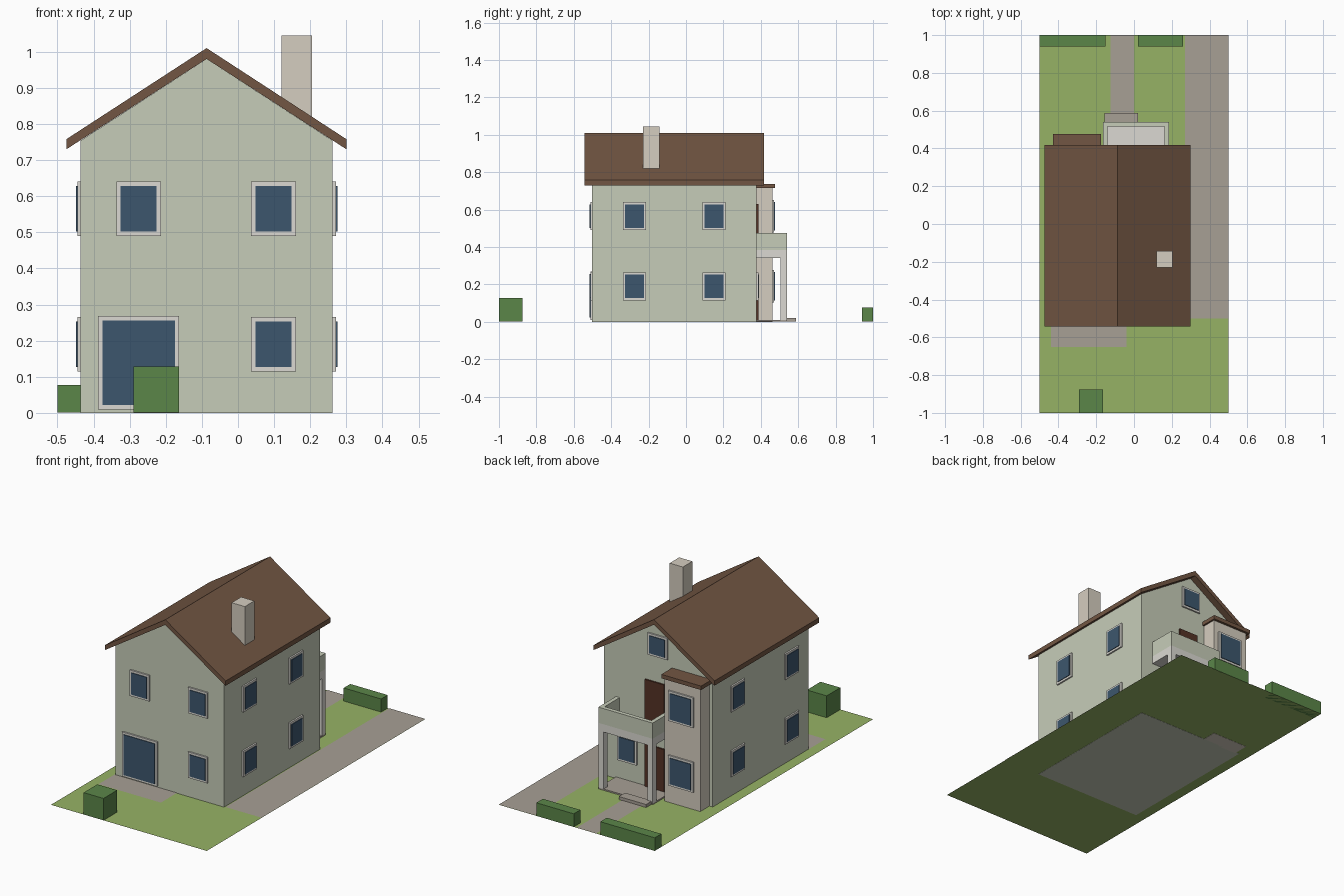
import bpy, bmesh

if "Cube" in bpy.data.objects:
    bpy.data.objects.remove(bpy.data.objects["Cube"])


def material(name, rgb):
    m = bpy.data.materials.new(name)
    m.diffuse_color = [(c / 255) ** 2.2 for c in rgb] + [1]
    m.use_nodes = True
    m.node_tree.nodes["Principled BSDF"].inputs["Base Color"].default_value = m.diffuse_color
    return m


WALL = material("wall", (197, 203, 183))
ROOF = material("roof", (114, 87, 69))
STONE = material("stone", (212, 204, 190))
TRIM = material("trim", (218, 216, 209))
GLASS = material("glass", (63, 87, 109))
DOOR = material("door", (86, 54, 42))
GRASS = material("grass", (149, 177, 101))
PATH = material("path", (166, 158, 148))
HEDGE = material("hedge", (91, 133, 74))


def finish(name, bm, mat):
    bmesh.ops.recalc_face_normals(bm, faces=bm.faces)
    me = bpy.data.meshes.new(name)
    bm.to_mesh(me)
    bm.free()
    ob = bpy.data.objects.new(name, me)
    me.materials.append(mat)
    bpy.context.collection.objects.link(ob)
    return ob


def box(name, x, y, z, mat):
    """Box from (min, max) ranges."""
    bm = bmesh.new()
    bmesh.ops.create_cube(bm, size=1)
    for v in bm.verts:
        v.co = [r[0] if c < 0 else r[1] for c, r in zip(v.co, (x, y, z))]
    return finish(name, bm, mat)


def sheet(name, x, y, z, mat):
    """Flat horizontal rectangle facing up."""
    bm = bmesh.new()
    bm.faces.new([bm.verts.new((a, b, z)) for a, b in
                  ((x[0], y[0]), (x[1], y[0]), (x[1], y[1]), (x[0], y[1]))])
    ob = finish(name, bm, mat)
    if ob.data.polygons[0].normal.z < 0:
        ob.data.flip_normals()
    return ob


def prism(name, profile, y, mat):
    """Extrude an xz profile along y."""
    bm = bmesh.new()
    face = bm.faces.new([bm.verts.new((px, y[0], pz)) for px, pz in profile])
    ext = bmesh.ops.extrude_face_region(bm, geom=[face])["geom"]
    verts = [g for g in ext if isinstance(g, bmesh.types.BMVert)]
    bmesh.ops.translate(bm, verts=verts, vec=(0, y[1] - y[0], 0))
    return finish(name, bm, mat)


def window(name, axis, wall, side, c, z, w=0.124, h=0.15):
    """Frame and pane on a wall plane; axis is the wall's normal axis."""
    for part, inset, depth, mat in (("frame", 0, 0.009, TRIM), ("pane", 0.012, 0.013, GLASS)):
        across = (c - w / 2 + inset, c + w / 2 - inset)
        up = (z - h / 2 + inset, z + h / 2 - inset)
        thick = sorted((wall - side * 0.005, wall + side * depth))
        x, y = (thick, across) if axis == "x" else (across, thick)
        box(f"{name}_{part}", x, y, up, mat)


L, R, F, B = -0.436, 0.262, -0.502, 0.378   # house wall planes
RIDGE = -0.087

# Plot, paths and hedges
sheet("lawn", (-0.5, 0.5), (-1, 1), 0.001, GRASS)
sheet("driveway", (0.27, 0.5), (-0.5, 1), 0.003, PATH)
sheet("back_path", (-0.125, 0), (0.54, 1), 0.003, PATH)
sheet("front_patio", (-0.44, -0.04), (-0.65, -0.5), 0.003, PATH)
box("front_bush", (-0.29, -0.163), (-1, -0.875), (0.001, 0.128), HEDGE)
box("back_hedge_left", (-0.5, -0.15), (0.94, 1), (0.001, 0.077), HEDGE)
box("back_hedge_right", (0.02, 0.26), (0.94, 1), (0.001, 0.077), HEDGE)

# House body, roof and chimney
prism("house_walls", [(L, 0), (R, 0), (R, 0.754), (RIDGE, 0.98), (L, 0.754)], (F, B), WALL)
prism("roof", [(-0.475, 0.73), (RIDGE, 0.98), (0.3, 0.73),
               (0.3, 0.758), (RIDGE, 1.01), (-0.475, 0.758)], (-0.542, 0.418), ROOF)
box("chimney", (0.12, 0.205), (-0.23, -0.143), (0.78, 1.045), STONE)

# Bay at the back
box("bay", (-0.415, -0.185), (B - 0.01, 0.462), (0, 0.716), STONE)
box("bay_roof", (-0.43, -0.175), (B - 0.01, 0.476), (0.715, 0.738), ROOF)

# Porch and balcony
BX, BY, T = (-0.163, 0.185), 0.539, 0.024
box("porch_floor", BX, (B, BY), (0.002, 0.01), PATH)
box("porch_step", (-0.155, 0.02), (0.53, 0.587), (0.002, 0.02), PATH)
box("balcony_slab", BX, (B, BY), (0.34, 0.385), TRIM)
box("balcony_front", BX, (BY - T, BY), (0.385, 0.476), WALL)
for side, x0 in (("left", BX[0]), ("right", BX[1] - T)):
    box(f"balcony_side_{side}", (x0, x0 + T), (B, BY - T), (0.385, 0.476), WALL)
for side, x0 in (("left", BX[0]), ("right", BX[1] - 0.034)):
    box(f"porch_post_{side}", (x0, x0 + 0.034), (BY - 0.034, BY), (0.01, 0.34), TRIM)
for level, z in (("lower", 0.01), ("upper", 0.385)):
    box(f"{level}_door", (-0.13, -0.006), (B - 0.005, B + 0.009), (z, z + 0.245), DOOR)

# Windows
LEVELS = (("lower", 0.19), ("upper", 0.565))
for level, z in LEVELS:
    window(f"front_right_{level}_window", "y", F, -1, 0.098, z)
    window(f"bay_{level}_window", "y", 0.462, 1, -0.295, z, 0.16, 0.175)
    for i, y in enumerate((-0.275, 0.15)):
        window(f"right_{level}_window_{i}", "x", R, 1, y, z)
    for i, y in enumerate((-0.34, 0.155)):
        window(f"left_{level}_window_{i}", "x", L, -1, y, z)
window("front_left_upper_window", "y", F, -1, -0.275, 0.565)
window("front_large_window", "y", F, -1, -0.275, 0.139, 0.224, 0.258)
window("back_lower_window", "y", B, 1, 0.109, 0.19)
window("back_gable_window", "y", B, 1, RIDGE, 0.842, 0.124, 0.126)
